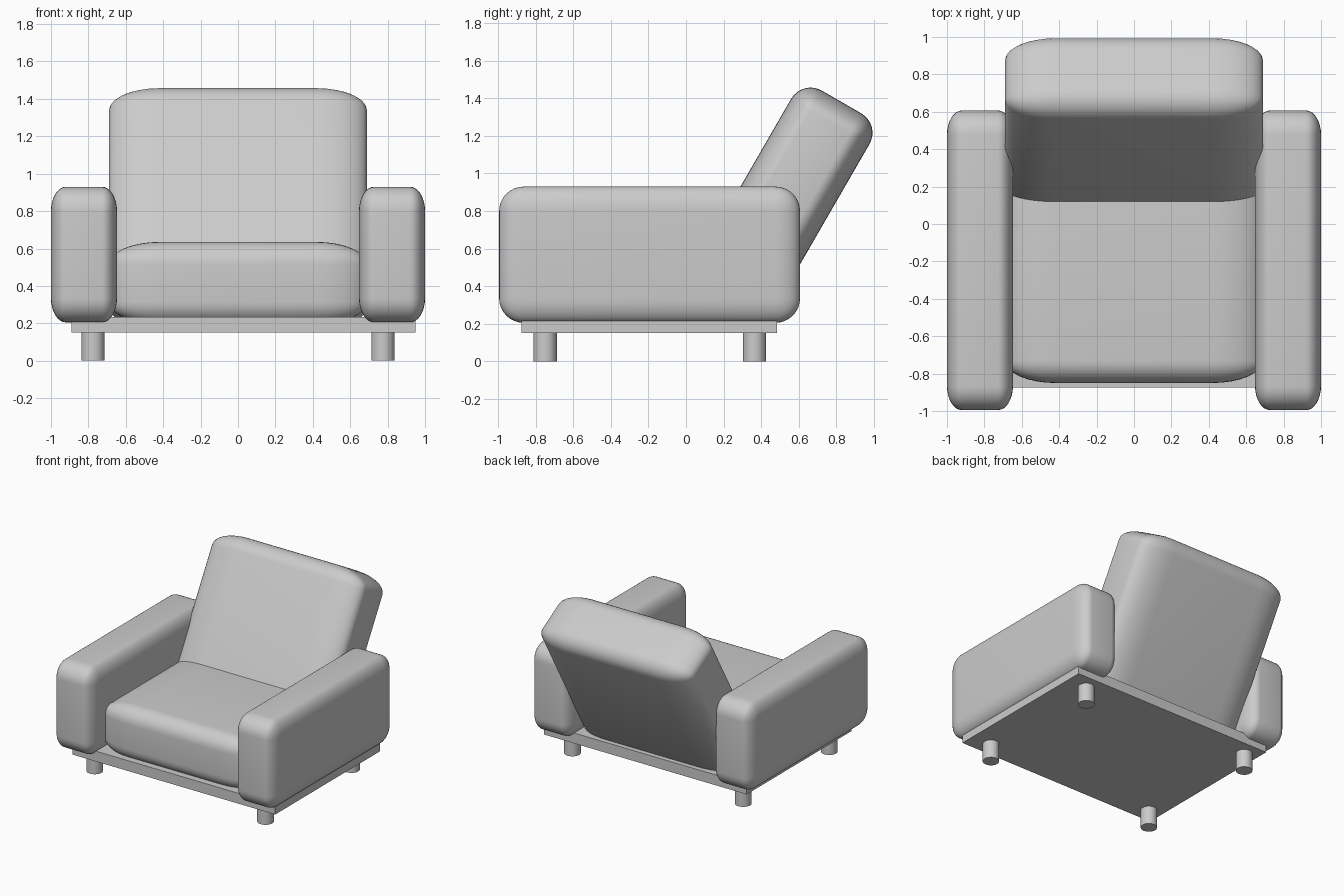
import bpy, bmesh, math
from mathutils import Matrix, Vector

if "Cube" in bpy.data.objects:
    bpy.data.objects.remove(bpy.data.objects["Cube"])


def finish(bm, name):
    me = bpy.data.meshes.new(name)
    bm.to_mesh(me)
    bm.free()
    me.polygons.foreach_set("use_smooth", [True] * len(me.polygons))
    me.set_sharp_from_angle(angle=math.radians(35))
    ob = bpy.data.objects.new(name, me)
    bpy.context.collection.objects.link(ob)
    return ob


def box(name, lo, hi, radii=None, matrix=None):
    """Box between two corners, optionally with a separate rounding per axis."""
    lo, hi = Vector(lo), Vector(hi)
    r = radii or (1, 1, 1)
    size = [(hi[i] - lo[i]) / r[i] for i in range(3)]
    bm = bmesh.new()
    bmesh.ops.create_cube(bm, size=1)
    bmesh.ops.scale(bm, vec=size, verts=bm.verts)
    if radii:
        bmesh.ops.bevel(bm, geom=bm.edges[:], offset=1, segments=8,
                        profile=0.5, affect='EDGES')
        bmesh.ops.scale(bm, vec=r, verts=bm.verts)
    bmesh.ops.translate(bm, vec=(lo + hi) / 2, verts=bm.verts)
    if matrix:
        bm.transform(matrix)
    return finish(bm, name)


# Base slab
box("base", (-0.89, -0.875, 0.15), (0.95, 0.485, 0.235))

# Seat cushion and reclined back cushion
soft = (0.27, 0.12, 0.12)
box("seat", (-0.69, -0.85, 0.195), (0.69, 0.44, 0.635), soft)
box("backrest", (-0.69, -0.214, 0.30), (0.69, 0.268, 1.61), soft,
    Matrix.Rotation(math.radians(-30), 4, 'X'))

# Armrests
for side, name in ((-1, "left_arm"), (1, "right_arm")):
    xs = sorted((side * 0.647, side * 1.0))
    box(name, (xs[0], -0.995, 0.205), (xs[1], 0.607, 0.93), (0.08, 0.13, 0.13))

# Legs
for x, side in ((-0.775, "left"), (0.775, "right")):
    for y, end in ((-0.75, "front"), (0.365, "back")):
        bm = bmesh.new()
        bmesh.ops.create_cone(bm, cap_ends=True, segments=32, radius1=0.062,
                              radius2=0.062, depth=0.16,
                              matrix=Matrix.Translation((x, y, 0.08)))
        finish(bm, f"{end}_{side}_leg")
